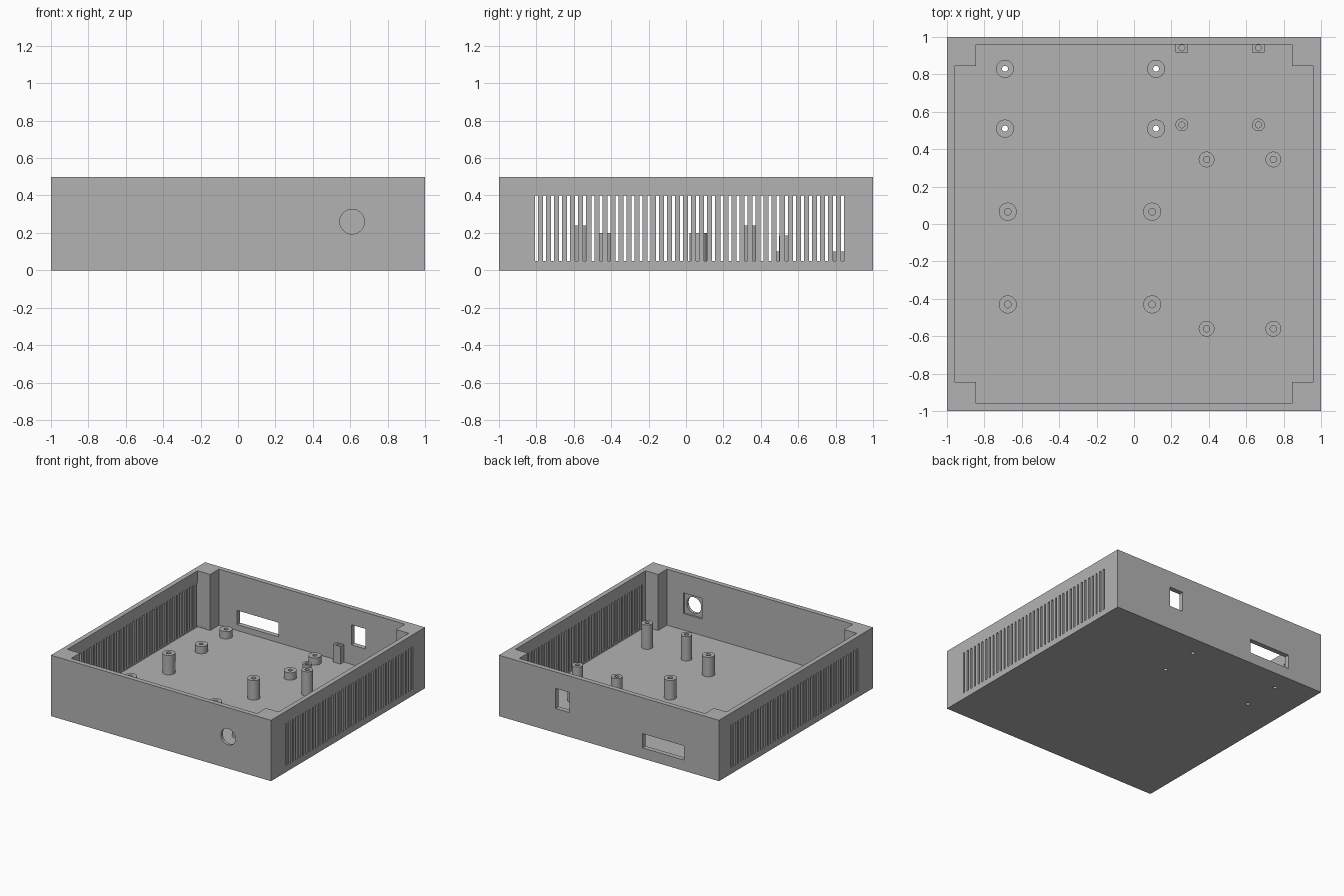
import bpy
import bmesh
from math import cos, sin, tau, radians
from mathutils import Matrix, Vector

default = bpy.data.objects.get("Cube")
if default:
    bpy.data.objects.remove(default)

HEIGHT, WALL, FLOOR, CORNER = 0.5, 0.04, 0.04, 0.155
GREY = (0.45, 0.45, 0.45, 1)

plastic = bpy.data.materials.new("grey_plastic")
plastic.use_nodes = True
plastic.diffuse_color = GREY
plastic.node_tree.nodes["Principled BSDF"].inputs["Base Color"].default_value = GREY


def add_box(bm, low, high):
    low, high = Vector(low), Vector(high)
    place = Matrix.Translation((low + high) / 2) @ Matrix.Diagonal((*(high - low), 1))
    bmesh.ops.create_cube(bm, size=1, matrix=place)


def add_rod(bm, centre, radius, length, turn=Matrix()):
    bmesh.ops.create_cone(bm, cap_ends=True, segments=48, radius1=radius, radius2=radius,
                          depth=length, matrix=Matrix.Translation(centre) @ turn)


def make_object(name, bm):
    bmesh.ops.recalc_face_normals(bm, faces=bm.faces)
    mesh = bpy.data.meshes.new(name)
    bm.to_mesh(mesh)
    bm.free()
    mesh.materials.append(plastic)
    obj = bpy.data.objects.new(name, mesh)
    bpy.context.collection.objects.link(obj)
    return obj


def cut(obj, bm):
    """Subtract the cutter mesh, bake the result and delete the cutter."""
    cutter = make_object("cutter", bm)
    cutter.hide_render = True
    mod = obj.modifiers.new("cut", 'BOOLEAN')
    mod.operation, mod.solver, mod.object = 'DIFFERENCE', 'EXACT', cutter
    graph = bpy.context.evaluated_depsgraph_get()
    mesh = bpy.data.meshes.new_from_object(obj.evaluated_get(graph))
    obj.modifiers.clear()
    obj.data = mesh
    bpy.data.objects.remove(cutter)


def smooth(obj):
    bpy.ops.object.select_all(action='DESELECT')
    obj.select_set(True)
    bpy.context.view_layer.objects.active = obj
    bpy.ops.object.shade_smooth_by_angle(angle=radians(30))


# Tray body
bm = bmesh.new()
add_box(bm, (-1, -1, 0), (1, 1, HEIGHT))
tray = make_object("tray", bm)

# Cavity with solid square corners left standing
a, b = 1 - WALL, 1 - CORNER
quarter = [(a, b), (b, b), (b, a)]
outline = []
for k in range(4):
    turn = Matrix.Rotation(k * tau / 4, 2)
    outline += [turn @ Vector(p) for p in quarter]
bm = bmesh.new()
face = bm.faces.new([bm.verts.new((p.x, p.y, FLOOR)) for p in outline])
top = bmesh.ops.extrude_face_region(bm, geom=[face])["geom"]
bmesh.ops.translate(bm, vec=(0, 0, 1),
                    verts=[v for v in top if isinstance(v, bmesh.types.BMVert)])
cut(tray, bm)

# Square pocket inside the front wall, behind the round hole
SOCKET_X, SOCKET_Z = 0.61, 0.26
bm = bmesh.new()
add_box(bm, (SOCKET_X - 0.085, -0.975, SOCKET_Z - 0.085),
        (SOCKET_X + 0.085, -0.9, SOCKET_Z + 0.085))
cut(tray, bm)

# Vent slots through both sides, wall openings and floor screw holes
SCREWS = [(x, y) for x in (-0.69, 0.118) for y in (0.51, 0.83)]
bm = bmesh.new()
for i in range(39):
    y = -0.8 + i * 0.0431
    add_box(bm, (-1.1, y - 0.008, 0.05), (1.1, y + 0.008, 0.4))
add_rod(bm, (SOCKET_X, -1, SOCKET_Z), 0.066, 0.2, Matrix.Rotation(tau / 4, 4, 'X'))
add_box(bm, (0.36, 0.9, 0.2), (0.485, 1.1, 0.365))
add_box(bm, (-0.68, 0.9, 0.088), (-0.305, 1.1, 0.205))
for x, y in SCREWS:
    add_rod(bm, (x, y, 0), 0.016, 0.09)
cut(tray, bm)
smooth(tray)


# Hollow round standoffs
def standoff(name, x, y, top, outer, inner, through=False):
    bm = bmesh.new()
    count = 48
    rings = []
    for r, z in ((outer, FLOOR), (outer, top), (inner, top), (inner, FLOOR)):
        rings.append([bm.verts.new((x + r * cos(tau * i / count), y + r * sin(tau * i / count), z))
                      for i in range(count)])
    for lower, upper in zip(rings, rings[1:]):
        for i in range(count):
            j = (i + 1) % count
            bm.faces.new((lower[i], lower[j], upper[j], upper[i]))
    if not through:
        bm.faces.new(rings[-1])
    smooth(make_object(name, bm))


for x, y in SCREWS:
    standoff("short_standoff", x, y, 0.1, 0.048, 0.016, True)
for x in (-0.675, 0.097):
    for y in (-0.43, 0.066):
        standoff("medium_standoff", x, y, 0.2, 0.048, 0.018)
for x in (0.388, 0.745):
    for y in (-0.56, 0.345):
        standoff("tall_standoff", x, y, 0.24, 0.042, 0.017)

# Slim round standoffs paired with square posts against the back wall
for x in (0.256, 0.665):
    standoff("slim_standoff", x, 0.53, 0.185, 0.034, 0.016)
    bm = bmesh.new()
    add_box(bm, (x - 0.034, 0.916, FLOOR), (x + 0.034, 0.965, 0.185))
    post = make_object("square_post", bm)
    bm = bmesh.new()
    add_rod(bm, (x, 0.942, 0.17), 0.016, 0.24)
    cut(post, bm)
    smooth(post)
